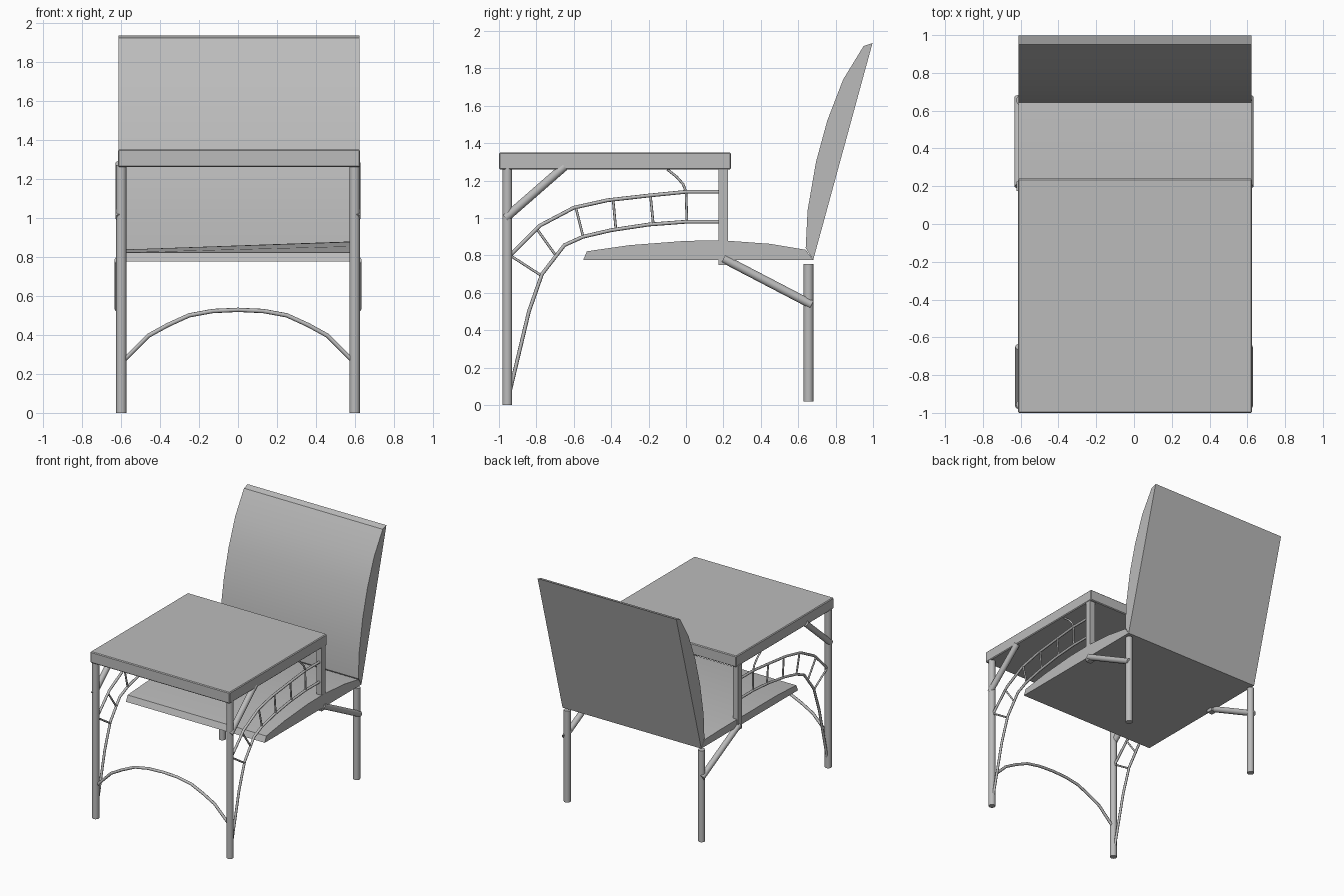
import bpy, math
from mathutils import Vector

cube = bpy.data.objects.get("Cube")
if cube:
    bpy.data.objects.remove(cube, do_unlink=True)

grey = bpy.data.materials.new("plain grey")
grey.use_nodes = True
grey.diffuse_color = (0.5, 0.5, 0.5, 1)
grey.node_tree.nodes["Principled BSDF"].inputs["Base Color"].default_value = (0.5, 0.5, 0.5, 1)


def box(name, low, high):
    low, high = Vector(low), Vector(high)
    bpy.ops.mesh.primitive_cube_add(size=1, location=(low + high) / 2)
    ob = bpy.context.object
    ob.name = name
    ob.scale = high - low
    bpy.ops.object.transform_apply(location=False, rotation=False)
    ob.data.materials.append(grey)
    return ob


def rod(name, start, end, radius):
    start, end = Vector(start), Vector(end)
    axis = end - start
    bpy.ops.mesh.primitive_cylinder_add(vertices=20, radius=radius, depth=axis.length,
                                        location=(start + end) / 2,
                                        rotation=axis.to_track_quat('Z', 'Y').to_euler())
    ob = bpy.context.object
    ob.name = name
    ob.data.materials.append(grey)
    bpy.ops.object.shade_smooth_by_angle(angle=math.radians(40))


def tube(name, points, radius):
    curve = bpy.data.curves.new(name, 'CURVE')
    curve.dimensions = '3D'
    curve.bevel_depth = radius
    curve.bevel_resolution = 2
    curve.use_fill_caps = True
    spline = curve.splines.new('POLY')
    spline.points.add(len(points) - 1)
    for target, p in zip(spline.points, points):
        target.co = (*p, 1)
    ob = bpy.data.objects.new(name, curve)
    bpy.context.collection.objects.link(ob)
    curve.materials.append(grey)
    bpy.ops.object.select_all(action='DESELECT')
    ob.select_set(True)
    bpy.context.view_layer.objects.active = ob
    bpy.ops.object.convert(target='MESH')


def slab(name, right_profile, left_profile):
    """Cushion spanning x between two side outlines in the YZ plane."""
    n = len(right_profile)
    verts = [(-0.612, *p) for p in right_profile] + [(0.623, *p) for p in left_profile]
    faces = [(i, (i + 1) % n, n + (i + 1) % n, n + i) for i in range(n)]
    faces += [tuple(reversed(range(n))), tuple(range(n, 2 * n))]
    mesh = bpy.data.meshes.new(name)
    mesh.from_pydata(verts, [], faces)
    mesh.materials.append(grey)
    ob = bpy.data.objects.new(name, mesh)
    bpy.context.collection.objects.link(ob)
    bpy.ops.object.select_all(action='DESELECT')
    ob.select_set(True)
    bpy.context.view_layer.objects.active = ob
    bpy.ops.object.mode_set(mode='EDIT')
    bpy.ops.mesh.select_all(action='SELECT')
    bpy.ops.mesh.normals_make_consistent(inside=False)
    bpy.ops.object.mode_set(mode='OBJECT')
    bpy.ops.object.shade_smooth_by_angle(angle=math.radians(25))


# Desk top
top = box("desk_top", (-0.615, -1, 1.26), (0.625, 0.24, 1.35))
bevel = top.modifiers.new("soft_edge", 'BEVEL')
bevel.width = 0.006

# Seat: domed on the left, nearly flat on the right
seat = [(-0.55, 0.775), (-0.53, 0.822), (-0.3, 0.855), (0, 0.878), (0.2, 0.88),
        (0.45, 0.862), (0.64, 0.83), (0.68, 0.775)]
slab("seat", [(y, min(z, 0.836)) for y, z in seat], seat)

# Backrest
back = [(0.68, 0.775), (0.64, 0.84), (0.65, 1.04), (0.695, 1.3), (0.755, 1.52),
        (0.84, 1.74), (0.95, 1.92), (0.997, 1.935)]
slab("backrest", back, back)

# Side frames
outer = [(0.18, 1.14), (0, 1.14), (-0.2, 1.12), (-0.42, 1.095), (-0.6, 1.055),
         (-0.78, 0.96), (-0.94, 0.8)]
inner = [(0.18, 0.98), (0, 0.98), (-0.2, 0.965), (-0.4, 0.935), (-0.55, 0.9),
         (-0.65, 0.855), (-0.77, 0.7), (-0.84, 0.5), (-0.94, 0.08)]
rungs = [((-0.94, 0.8), (-0.77, 0.69)), ((-0.8, 0.945), (-0.7, 0.805)),
         ((-0.59, 1.06), (-0.55, 0.9)), ((-0.39, 1.1), (-0.375, 0.94)),
         ((-0.19, 1.12), (-0.175, 0.968)), ((0, 1.14), (0.005, 0.98))]
hook = [(0, 1.14), (-0.015, 1.18), (-0.05, 1.22), (-0.1, 1.26)]

for side, s in (("left", 1), ("right", -1)):
    x = 0.598 * s

    def at(points):
        return [(x, y, z) for y, z in points]

    rod(f"front_leg_{side}", (x, -0.955, 0), (x, -0.955, 1.27), 0.026)
    rod(f"rear_leg_{side}", (x, 0.655, 0.02), (x, 0.655, 0.755), 0.026)
    box(f"desk_post_{side}", (x - 0.024, 0.175, 0.75), (x + 0.024, 0.225, 1.27))
    rod(f"desk_brace_{side}", (x + 0.008 * s, -0.965, 1.0), (x + 0.008 * s, -0.65, 1.275), 0.023)
    rod(f"leg_brace_{side}", (x + 0.012 * s, 0.2, 0.783), (x + 0.012 * s, 0.672, 0.537), 0.023)
    tube(f"outer_arm_{side}", at(outer), 0.01)
    tube(f"inner_arm_{side}", at(inner), 0.01)
    tube(f"arm_hook_{side}", at(hook), 0.007)
    for i, pair in enumerate(rungs):
        tube(f"arm_rung_{side}_{i + 1}", at(pair), 0.007)

# Arch between the front legs
half = [(0.59, 0.265), (0.46, 0.395), (0.36, 0.45), (0.25, 0.5), (0.13, 0.522)]
arch = [(-x, z) for x, z in half] + [(0, 0.528)] + [(x, z) for x, z in reversed(half)]
tube("front_arch", [(x, -0.955, z) for x, z in arch], 0.011)
